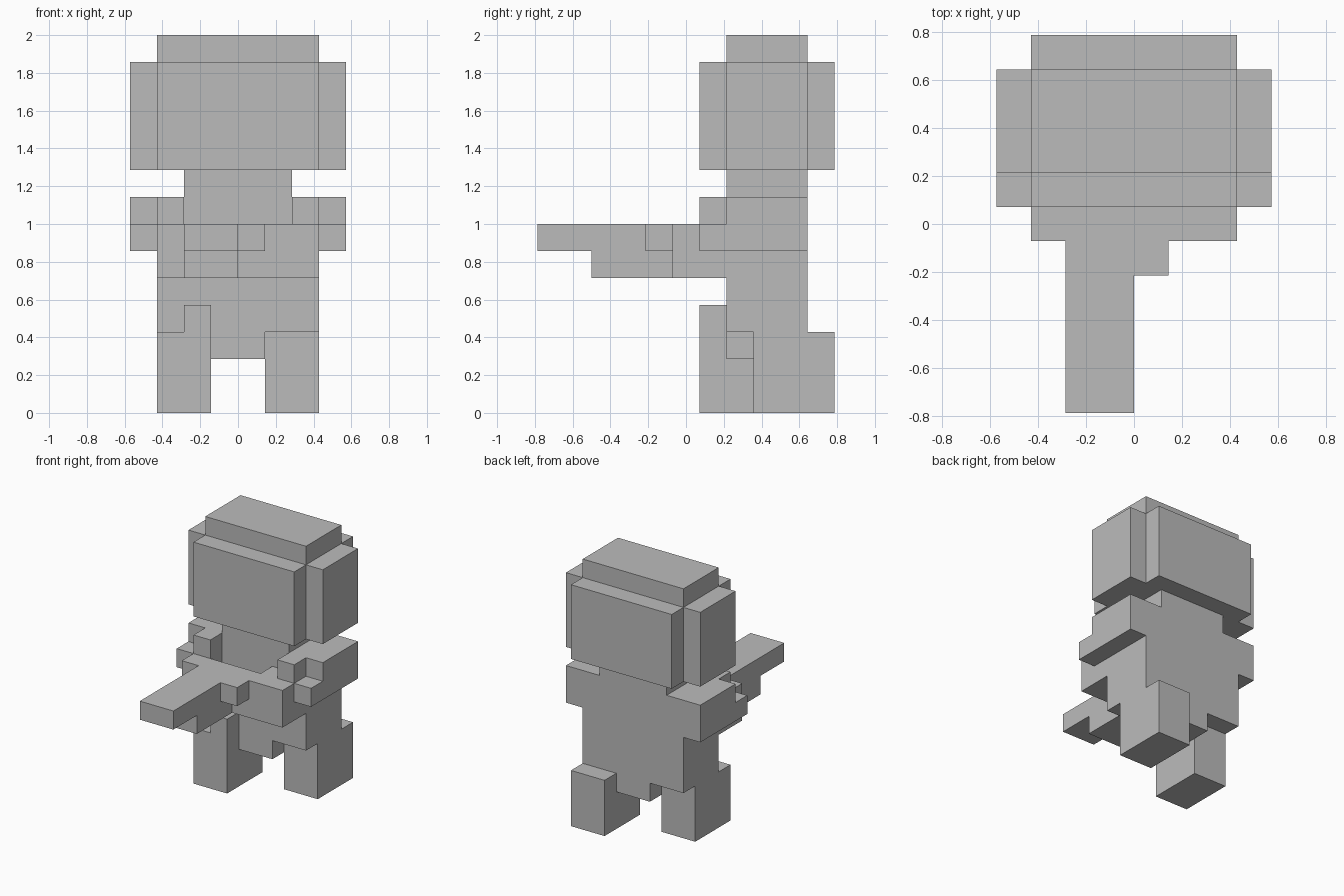
import bpy
import bmesh
from mathutils import Vector

default = bpy.data.objects.get("Cube")
if default:
    bpy.data.objects.remove(default, do_unlink=True)

UNIT = 1 / 7                   # edge of one building block
OFFSET = Vector((0, -5.5, 0))  # centres the depth, counted from the barrel tip

grey = bpy.data.materials.new("plain_grey")
grey.use_nodes = True
colour = (0.5, 0.5, 0.5, 1)
grey.diffuse_color = colour
grey.node_tree.nodes["Principled BSDF"].inputs["Base Color"].default_value = colour


def blocks(name, *boxes):
    """One object from boxes, each given as x, y and z ranges in blocks."""
    bm = bmesh.new()
    for xs, ys, zs in boxes:
        low, high = map(Vector, zip(xs, ys, zs))
        cube = bmesh.ops.create_cube(bm, size=1)["verts"]
        for v in cube:
            v.co = ((low + high) / 2 + v.co * (high - low) + OFFSET) * UNIT
    mesh = bpy.data.meshes.new(name)
    bm.to_mesh(mesh)
    bm.free()
    mesh.materials.append(grey)
    obj = bpy.data.objects.new(name, mesh)
    bpy.context.collection.objects.link(obj)
    return obj


def span(side, a, b):
    """An x range on the left (+1) or right (-1) side."""
    return tuple(sorted((side * a, side * b)))


# Head: deep core, ear plates and a raised crown
blocks("head", ((-3, 3), (6, 11), (9, 13)))
blocks("head_crown", ((-3, 3), (7, 10), (13, 14)))

# Neck, torso and pelvis
blocks("neck", ((-2, 2), (7, 10), (8, 9)))
blocks("torso", ((-3, 3), (7, 10), (3, 8)))
blocks("pelvis", ((-1, 1), (7, 10), (2, 3)))

# Paired head plates, shoulders and arms
for label, s, hand in (("left", 1, 1), ("right", -1, 2)):
    blocks(label + "_head_plate", (span(s, 3, 4), (7, 10), (9, 13)))
    blocks(label + "_shoulder", (span(s, 3, 4), (7, 10), (6, 8)))
    blocks(label + "_elbow", (span(s, 3, 4), (6, 7), (6, 7)))
    blocks(label + "_upper_arm", (span(s, 2, 3), (6, 7), (7, 8)))
    blocks(label + "_forearm", (span(s, hand, 3), (6, 7), (5, 7)))

# Hands joined across the front, holding a stepped barrel
blocks("hands", ((-3, 3), (5, 6), (5, 7)))
blocks("barrel", ((-2, 0), (0, 2), (6, 7)), ((-2, 0), (2, 5), (5, 7)))
blocks("side_grip", ((0, 1), (4, 5), (6, 7)))

# Striding legs: left one back, right one forward with a raised knee
blocks("left_leg", ((1, 3), (8, 11), (0, 3)))
blocks("right_leg", ((-3, -1), (6, 9), (0, 3)))
blocks("right_knee", ((-2, -1), (6, 7), (3, 4)))
